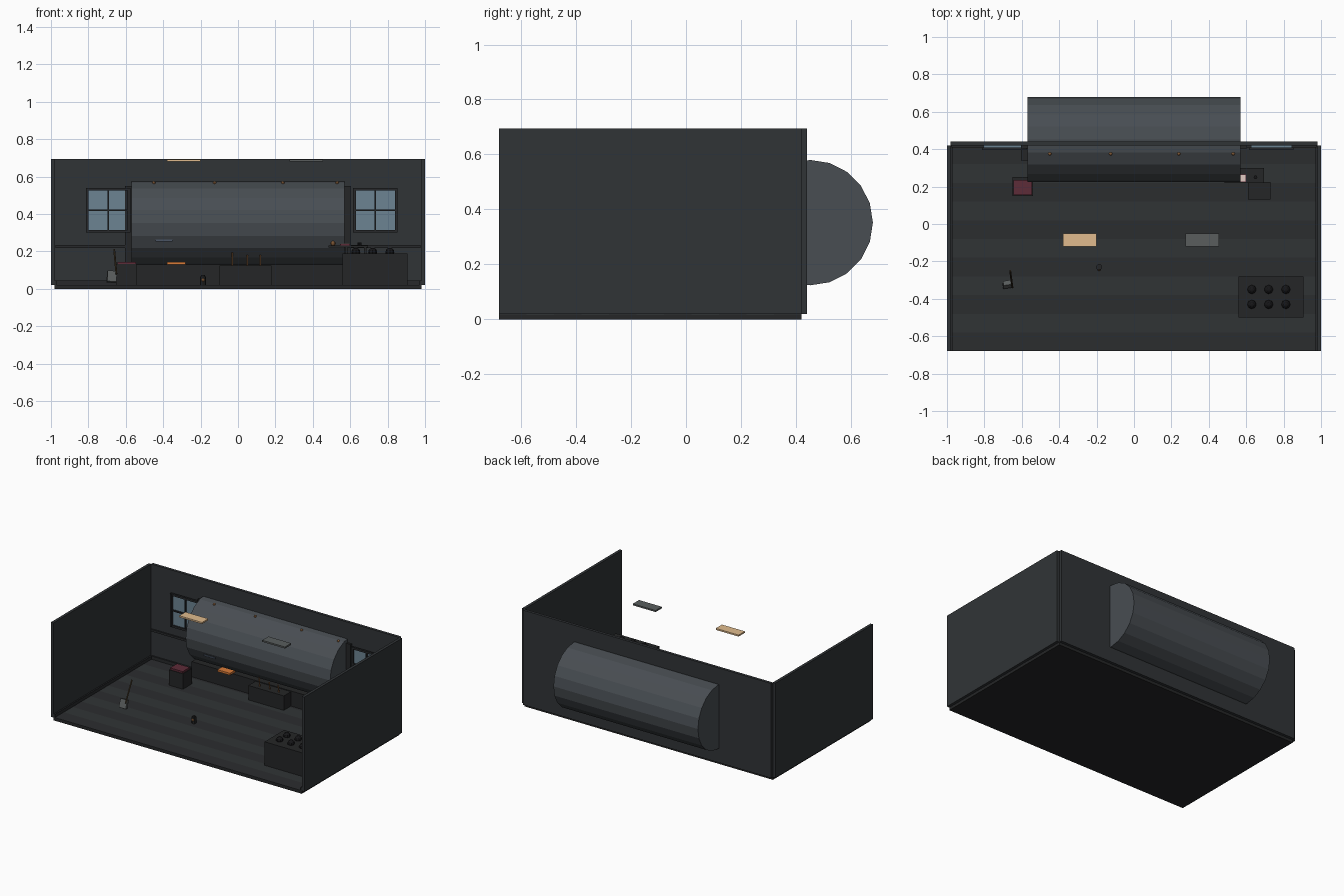
import bpy, math
from mathutils import Vector

mats = {}
COLORS = {
    "wall": (0.03, 0.034, 0.037), "trim": (0.02, 0.022, 0.024),
    "plank_a": (0.03, 0.034, 0.036), "plank_b": (0.024, 0.026, 0.028),
    "iron": (0.065, 0.075, 0.085), "dark": (0.018, 0.019, 0.02),
    "glass": (0.15, 0.23, 0.29), "copper": (0.35, 0.16, 0.06),
    "red": (0.11, 0.025, 0.04), "lamp": (0.75, 0.5, 0.27),
    "ember": (0.7, 0.2, 0.04), "paper": (0.75, 0.6, 0.55),
    "slate": (0.07, 0.09, 0.13), "coal": (0.008, 0.008, 0.009),
    "steel": (0.1, 0.11, 0.11), "wood": (0.06, 0.04, 0.02),
}


def finish(o, name, color):
    o.name = name
    if color not in mats:
        m = bpy.data.materials.new(color)
        m.diffuse_color = (*COLORS[color], 1)
        mats[color] = m
    o.data.materials.append(mats[color])
    return o


def box(name, x, y, z, color):
    bpy.ops.mesh.primitive_cube_add(size=1, location=[(a + b) / 2 for a, b in (x, y, z)])
    o = bpy.context.object
    o.scale = [b - a for a, b in (x, y, z)]
    return finish(o, name, color)


def rod(name, a, b, r, color, sides=8):
    a, b = Vector(a), Vector(b)
    bpy.ops.mesh.primitive_cylinder_add(vertices=sides, radius=r, depth=(b - a).length, location=(a + b) / 2)
    o = bpy.context.object
    o.rotation_euler = (b - a).to_track_quat("Z", "Y").to_euler()
    return finish(o, name, color)


def ball(name, p, r, color):
    bpy.ops.mesh.primitive_uv_sphere_add(segments=8, ring_count=6, radius=r, location=p)
    return finish(bpy.context.object, name, color)


# Floor slab and planks
box("floor_slab", (-0.98, 0.98), (-0.68, 0.42), (0, 0.016), "dark")
for i in range(11):
    y = -0.68 + 0.1 * i
    box("floor_plank", (-0.98, 0.98), (y, y + 0.1), (0.016, 0.022), "plank_a" if i % 2 else "plank_b")

# Walls with baseboards and a picture rail
box("back_wall", (-0.98, 0.98), (0.42, 0.44), (0.02, 0.695), "wall")
box("back_baseboard", (-0.975, 0.975), (0.41, 0.42), (0.022, 0.045), "trim")
box("back_rail", (-0.975, 0.975), (0.41, 0.42), (0.22, 0.235), "trim")
for s in (-1, 1):
    box("side_wall", sorted((s * 0.98, s)), (-0.68, 0.42), (0.02, 0.695), "wall")
    box("side_baseboard", sorted((s * 0.97, s * 0.98)), (-0.68, 0.42), (0.022, 0.045), "trim")

# Paned windows
for cx in (-0.695, 0.735):
    box("window_glass", (cx - 0.11, cx + 0.11), (0.408, 0.42), (0.31, 0.53), "glass")
    for s in (-1, 0, 1):
        w = 0.007 if s else 0.004
        box("window_upright", (cx + s * 0.112 - w, cx + s * 0.112 + w), (0.395, 0.41), (0.302, 0.538), "trim")
        z = 0.42 + s * 0.112
        box("window_crossbar", (cx - 0.119, cx + 0.119), (0.396, 0.41), (z - w, z + w), "trim")

# Boiler drum through the wall, its surround and plinth
rod("boiler_drum", (-0.57, 0.452, 0.352), (0.57, 0.452, 0.352), 0.228, "iron", 20)
box("drum_surround", (-0.605, 0.605), (0.405, 0.42), (0.13, 0.55), "dark")
box("drum_plinth", (-0.605, 0.565), (0.34, 0.42), (0.022, 0.13), "dark")
for x in (-0.45, -0.125, 0.24, 0.53):
    ball("drum_rivet", (x, 0.375, 0.567), 0.009, "copper")
box("ember_grate", (-0.38, -0.28), (0.31, 0.37), (0.13, 0.144), "ember")
box("gauge_plate", (-0.44, -0.35), (0.238, 0.25), (0.254, 0.264), "slate")

# Lever cabinet
box("lever_cabinet", (-0.10, 0.18), (0.26, 0.36), (0.022, 0.125), "dark")
for x, top in ((-0.03, 0.195), (0.05, 0.18), (0.12, 0.18)):
    rod("lever", (x, 0.29, 0.12), (x, 0.28, top), 0.004, "copper")

# Overhead lamp panels
box("lit_lamp_panel", (-0.38, -0.2), (-0.12, -0.05), (0.682, 0.693), "lamp")
box("unlit_lamp_panel", (0.275, 0.455), (-0.12, -0.05), (0.682, 0.693), "steel")

# Cushioned crate
box("crate", (-0.65, -0.54), (0.15, 0.25), (0.022, 0.132), "dark")
box("crate_cushion", (-0.645, -0.545), (0.155, 0.235), (0.132, 0.145), "red")

# Coal bunker
box("coal_bunker", (0.56, 0.905), (-0.5, -0.28), (0.022, 0.19), "dark")
for x in (0.63, 0.72, 0.812):
    for y in (-0.35, -0.43):
        ball("coal_lump", (x, y, 0.196), 0.024, "coal")

# Shovel
rod("shovel_handle", (-0.65, -0.34, 0.08), (-0.662, -0.25, 0.21), 0.005, "wood")
blade = box("shovel_blade", (-0.7, -0.65), (-0.335, -0.31), (0.035, 0.095), "steel")
blade.rotation_euler = (-0.3, 0.08, 0.15)

# Lantern
rod("lantern_body", (-0.187, -0.23, 0.022), (-0.187, -0.23, 0.065), 0.016, "dark")
ball("lantern_glow", (-0.187, -0.241, 0.048), 0.01, "copper")
rod("lantern_cap", (-0.187, -0.23, 0.065), (-0.187, -0.23, 0.073), 0.01, "dark")

# Table with small items, and a stool
box("table_top", (0.485, 0.695), (0.22, 0.30), (0.222, 0.233), "dark")
for x in (0.58, 0.68):
    for y in (0.23, 0.285):
        box("table_leg", (x - 0.006, x + 0.006), (y - 0.006, y + 0.006), (0.022, 0.222), "dark")
ball("copper_mug", (0.508, 0.245, 0.243), 0.013, "copper")
box("red_book", (0.545, 0.6), (0.225, 0.265), (0.233, 0.239), "red")
box("paper_sheet", (0.55, 0.595), (0.228, 0.262), (0.239, 0.242), "paper")
rod("ink_pot", (0.65, 0.25, 0.233), (0.65, 0.25, 0.248), 0.01, "coal")
box("stool", (0.61, 0.73), (0.13, 0.225), (0.022, 0.13), "dark")
